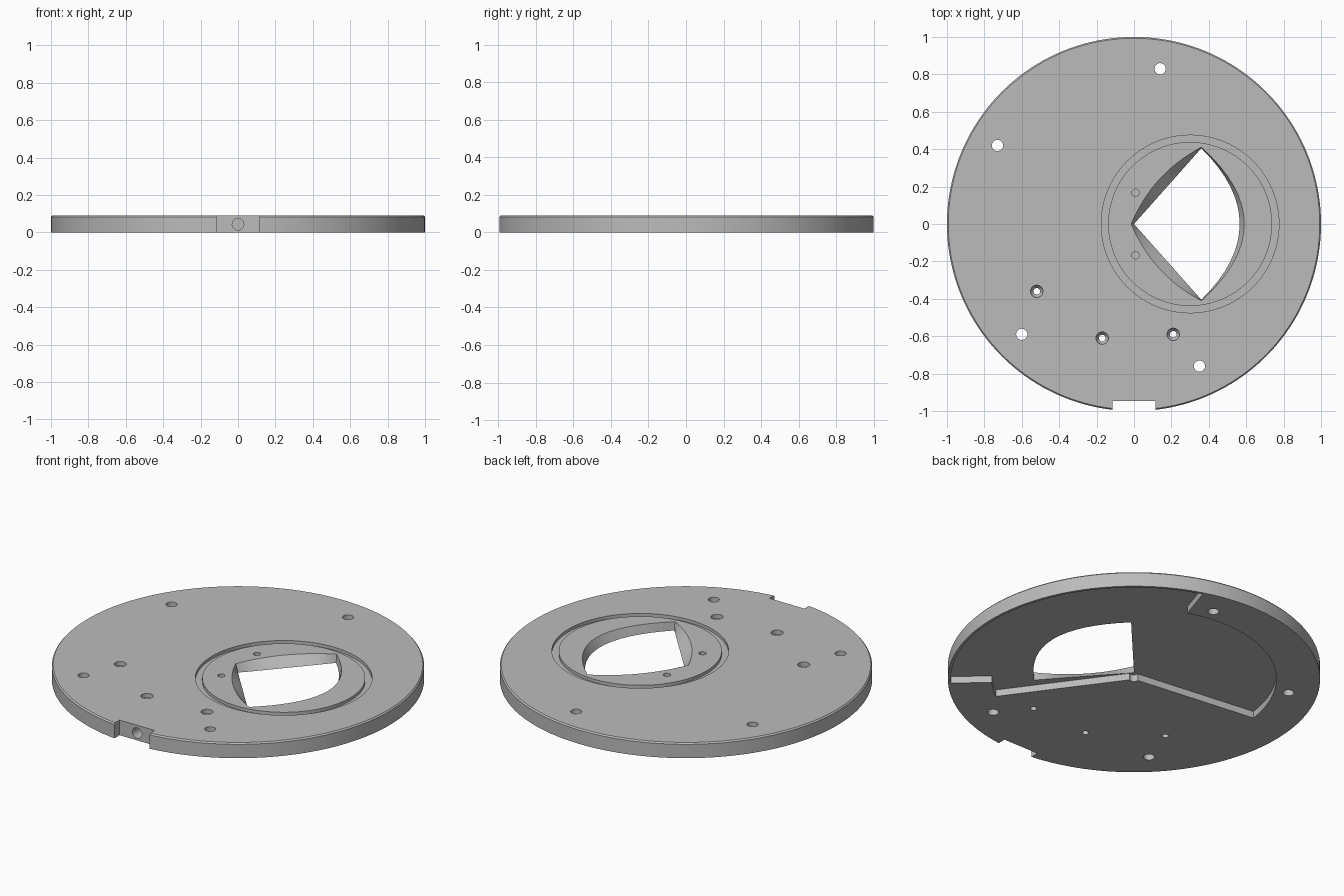
import bpy, bmesh
from math import sin, cos, pi, radians
from mathutils import Vector, Matrix

if "Cube" in bpy.data.objects:
    bpy.data.objects.remove(bpy.data.objects["Cube"])

THICK = 0.09
FLOOR = 0.04      # ceiling height of the underside pocket

grey = bpy.data.materials.new("satin grey")
grey.use_nodes = True
grey.diffuse_color = (0.5, 0.5, 0.5, 1)
grey.node_tree.nodes["Principled BSDF"].inputs["Base Color"].default_value = (0.5, 0.5, 0.5, 1)


def loft(name, rings):
    """Closed solid through stacked (outline, z) rings with equal point counts."""
    bm = bmesh.new()
    loops = [[bm.verts.new((p[0], p[1], z)) for p in pts] for pts, z in rings]
    n = len(loops[0])
    for low, high in zip(loops, loops[1:]):
        for i in range(n):
            j = (i + 1) % n
            bm.faces.new((low[i], low[j], high[j], high[i]))
    bm.faces.new(loops[0][::-1])
    bm.faces.new(loops[-1])
    bmesh.ops.recalc_face_normals(bm, faces=bm.faces)
    mesh = bpy.data.meshes.new(name)
    bm.to_mesh(mesh)
    bm.free()
    mesh.materials.append(grey)
    ob = bpy.data.objects.new(name, mesh)
    bpy.context.collection.objects.link(ob)
    return ob


def arc(r, a0, a1, n, cx=0, cy=0):
    angles = [radians(a0 + (a1 - a0) * i / n) for i in range(n + 1)]
    return [(cx + r * cos(a), cy + r * sin(a)) for a in angles]


def circle(r, cx=0, cy=0, n=32):
    return arc(r, 0, 360, n, cx, cy)[:-1]


def bow(a, b, sag, n=16):
    """Edge from a to b bulging to its right by sag."""
    a, b = Vector(a), Vector(b)
    d = (b - a).normalized()
    out = Vector((d.y, -d.x))
    return [a.lerp(b, i / n) + out * 4 * sag * (i / n) * (1 - i / n) for i in range(n)]


def window(apex, corner, side, front):
    tip, low, high = (apex, 0), (corner[0], -corner[1]), corner
    return bow(tip, low, side) + bow(low, high, front) + bow(high, tip, side)


def cut(target, cutter):
    mod = target.modifiers.new("cut", "BOOLEAN")
    mod.operation = "DIFFERENCE"
    mod.solver = "EXACT"
    mod.object = cutter
    bpy.ops.object.select_all(action="DESELECT")
    bpy.context.view_layer.objects.active = target
    target.select_set(True)
    bpy.ops.object.modifier_apply(modifier=mod.name)
    bpy.data.objects.remove(cutter)


# Disc with a small chamfer round the top edge
disc = loft("base_disc", [(circle(1, n=160), 0), (circle(1, n=160), THICK - 0.008),
                          (circle(0.993, n=160), THICK)])

# Stepped fan-shaped pocket underneath, with a thin rim left outside
fan = ([(0, 0)] + arc(0.765, -54, -42.5, 6) + arc(0.985, -42.5, 72, 56)
       + arc(0.765, 72, 173, 48))
cut(disc, loft("pocket_cutter", [(fan, -0.02), (fan, FLOOR)]))
hub = circle(0.025)
cut(disc, loft("hub_cutter", [(hub, -0.02), (hub, FLOOR + 0.001)]))

# Tapered window
lower = window(0, (0.36, 0.405), 0, 0.205)
upper = window(-0.015, (0.36, 0.41), 0.05, 0.23)
cut(disc, loft("window_cutter", [(lower, -0.02), (lower, FLOOR), (upper, THICK),
                                 (upper, THICK + 0.02)]))

# Ring groove round the window
groove = loft("groove_cutter", [(circle(0.475, 0.3, n=96), THICK - 0.018),
                                (circle(0.475, 0.3, n=96), THICK + 0.02)])
cut(groove, loft("groove_core", [(circle(0.438, 0.3, n=96), 0),
                                 (circle(0.438, 0.3, n=96), THICK + 0.05)]))
cut(disc, groove)

# Plain through holes
for x, y in [(-0.73, 0.42), (0.14, 0.83), (-0.6, -0.59), (0.35, -0.76)]:
    hole = circle(0.03, x, y)
    cut(disc, loft("hole_cutter", [(hole, -0.02), (hole, THICK + 0.02)]))

# Countersunk screw holes
for x, y in [(-0.52, -0.36), (-0.17, -0.61), (0.21, -0.59)]:
    small, wide = circle(0.018, x, y), circle(0.033, x, y)
    cut(disc, loft("screw_cutter", [(small, -0.02), (small, 0.045), (wide, 0.065),
                                    (wide, THICK + 0.02)]))

# Blind dowel holes beside the window
for side in (-1, 1):
    dowel = circle(0.02, 0.008, side * 0.167, 24)
    cut(disc, loft("dowel_cutter", [(dowel, 0.055), (dowel, THICK + 0.02)]))

# Front notch and the bore in its flat
notch = [(-0.115, -1.1), (0.115, -1.1), (0.115, -0.945), (-0.115, -0.945)]
cut(disc, loft("notch_cutter", [(notch, -0.02), (notch, THICK + 0.02)]))
bore = loft("bore_cutter", [(circle(0.031), 0.78), (circle(0.031), 1.1)])
bore.data.transform(Matrix.Translation((0, 0, 0.043)) @ Matrix.Rotation(pi / 2, 4, "X"))
cut(disc, bore)

# Smooth curved walls, keep crisp edges
bpy.ops.object.select_all(action="DESELECT")
disc.select_set(True)
bpy.context.view_layer.objects.active = disc
bpy.ops.object.shade_smooth_by_angle(angle=radians(30))
